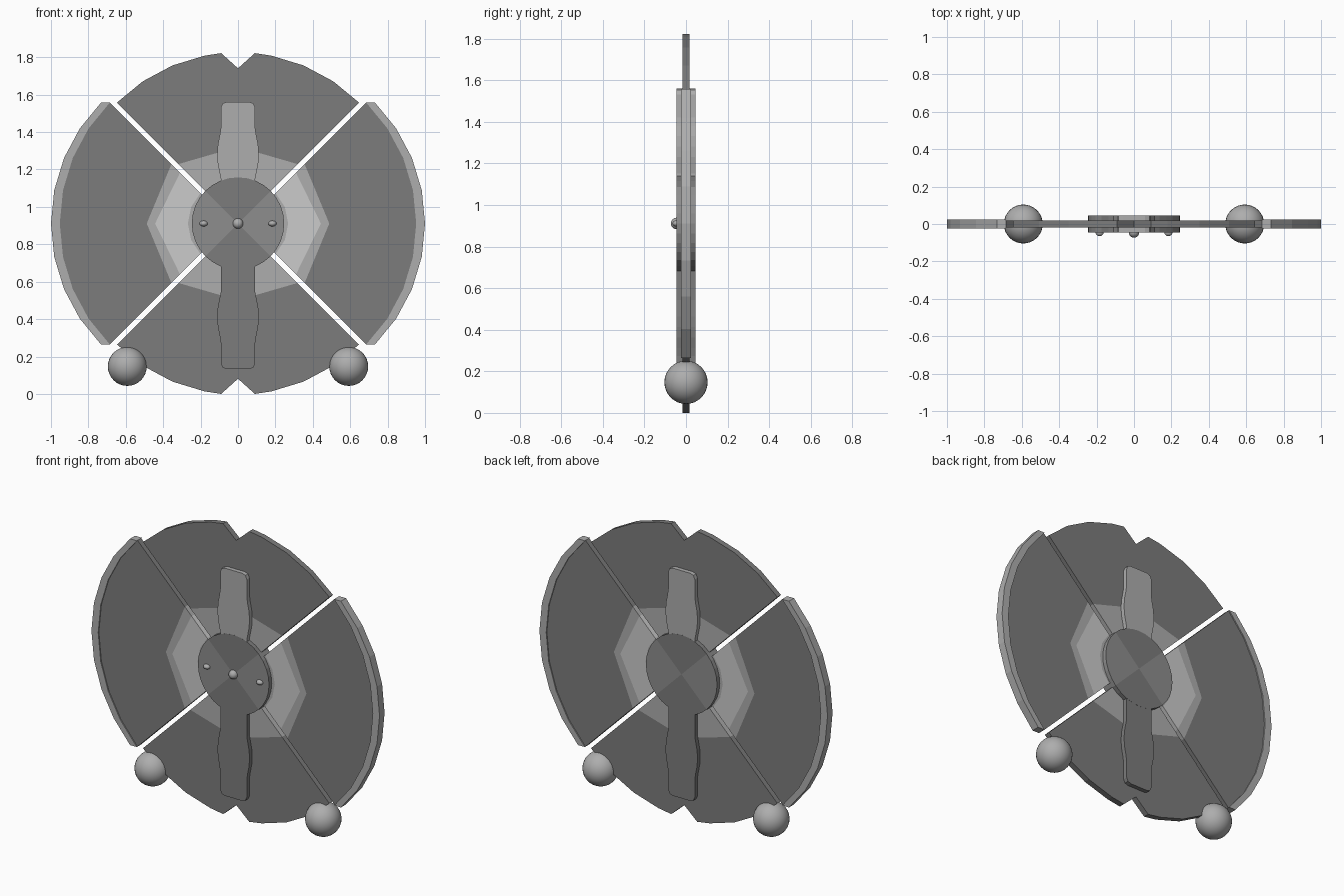
import bpy, bmesh, math

if "Cube" in bpy.data.objects:
    bpy.data.objects.remove(bpy.data.objects["Cube"])

CZ = 0.911          # height of the disc centre
R = 0.915           # panel radius
SHIFT = 0.038       # outward offset of the side panels


def grey(name, v):
    m = bpy.data.materials.new(name)
    m.diffuse_color = (v, v, v, 1)
    m.use_nodes = True
    m.node_tree.nodes["Principled BSDF"].inputs["Base Color"].default_value = m.diffuse_color
    return m


DARK, HUB, MID, LIGHT = (grey(n, v) for n, v in
    (("dark", 0.20), ("hub_grey", 0.27), ("mid", 0.42), ("light", 0.75)))


def prism(name, pts, half, mat):
    """Extrude an (x, z) outline about the disc centre to y = +-half."""
    bm = bmesh.new()
    f = bm.faces.new([bm.verts.new((x, -half, z + CZ)) for x, z in pts])
    ext = bmesh.ops.extrude_face_region(bm, geom=[f])
    bmesh.ops.translate(bm, vec=(0, 2 * half, 0),
                        verts=[v for v in ext["geom"] if isinstance(v, bmesh.types.BMVert)])
    bmesh.ops.recalc_face_normals(bm, faces=bm.faces)
    me = bpy.data.meshes.new(name)
    bm.to_mesh(me)
    bm.free()
    me.materials.append(mat)
    ob = bpy.data.objects.new(name, me)
    bpy.context.collection.objects.link(ob)
    return ob


def arc(r, n=8):
    """Quarter arc facing +x, from -45 to +45 degrees."""
    return [(r * math.cos(a), r * math.sin(a))
            for a in (math.pi * (-0.25 + 0.5 * i / n) for i in range(n + 1))]


def push(pts, d):
    return [(x + d, z) for x, z in pts]


def band(outer, inner):
    return outer + inner[::-1]


def ball(name, x, y, z, r, scale=(1, 1, 1), seg=32):
    bpy.ops.mesh.primitive_uv_sphere_add(segments=seg, ring_count=seg // 2,
                                         radius=r, location=(x, y, z))
    ob = bpy.context.object
    ob.name = name
    ob.scale = scale
    bpy.ops.object.shade_smooth()
    ob.data.materials.append(MID)


# Side panels: dark field, two inner bands, collar, thick rim
edge = arc(R)
mid_edge = [(0.318, -0.318), (0.45, 0), (0.318, 0.318)]
light_edge = [(0.272, -0.272), (0.405, 0), (0.272, 0.272)]
collar = arc(0.23, 4)
side_parts = [
    ("side_panel", band(push(edge, SHIFT), push(mid_edge, SHIFT)), 0.018, DARK),
    ("side_mid_band", band(push(mid_edge, SHIFT), push(light_edge, SHIFT)), 0.018, MID),
    ("side_light_band", band(push(light_edge, SHIFT), push(collar, SHIFT)), 0.018, LIGHT),
    ("side_collar", push(collar, SHIFT) + [(SHIFT, 0)], 0.018, MID),
    ("side_rim", band(push(edge, 0.085), push(edge, SHIFT)), 0.025, MID),
    ("side_hub", arc(0.247) + [(0, 0)], 0.045, HUB),
]
for side, s in (("right", 1), ("left", -1)):
    for name, pts, half, mat in side_parts:
        prism(f"{side}_{name}", [(s * x, z) for x, z in pts], half, mat)
    ball(f"{side}_foot_ball", s * 0.592, 0, 0.147, 0.104)
    ball(f"{side}_stud", s * 0.184, -0.045, CZ, 0.022, (1, 0.9, 0.7), 16)
ball("centre_stud", 0, -0.045, CZ, 0.028, seg=16)

# Upper and lower panels with a notch in the outer edge
half_arc = [(z, x) for x, z in edge if z > 0.01]
right_edge = [(0.647, 0.647)] + half_arc[::-1][1:] + [(0.09, 0.911)]
notched = right_edge + [(0, 0.83)] + [(-x, z) for x, z in right_edge[::-1]]
inner = [(0.318, 0.318), (0, 0.41), (-0.318, 0.318)]

# Half outline of a paddle arm: (half width, distance from outer end)
paddle = [(0.06, 0), (0.082, 0.008), (0.092, 0.03), (0.092, 0.14), (0.098, 0.18),
          (0.108, 0.23), (0.111, 0.28), (0.108, 0.33), (0.098, 0.38), (0.092, 0.41)]

for place, s, tip, arm_mat in (("upper", 1, 0.65, MID), ("lower", -1, 0.778, DARK)):
    prism(f"{place}_panel", [(x, s * z) for x, z in band(notched, inner)], 0.018, DARK)
    prism(f"{place}_mid_band", [(x, s * z) for x, z in inner + [(0, 0)]], 0.018, MID)
    prism(f"{place}_hub", [(z, s * x) for x, z in arc(0.247) + [(0, 0)]], 0.045, DARK)
    prof = [(w, s * (tip - d)) for w, d in paddle] + [(0.092, s * 0.22)]
    prism(f"{place}_paddle", prof + [(-x, z) for x, z in prof[::-1]], 0.0445, arm_mat)
